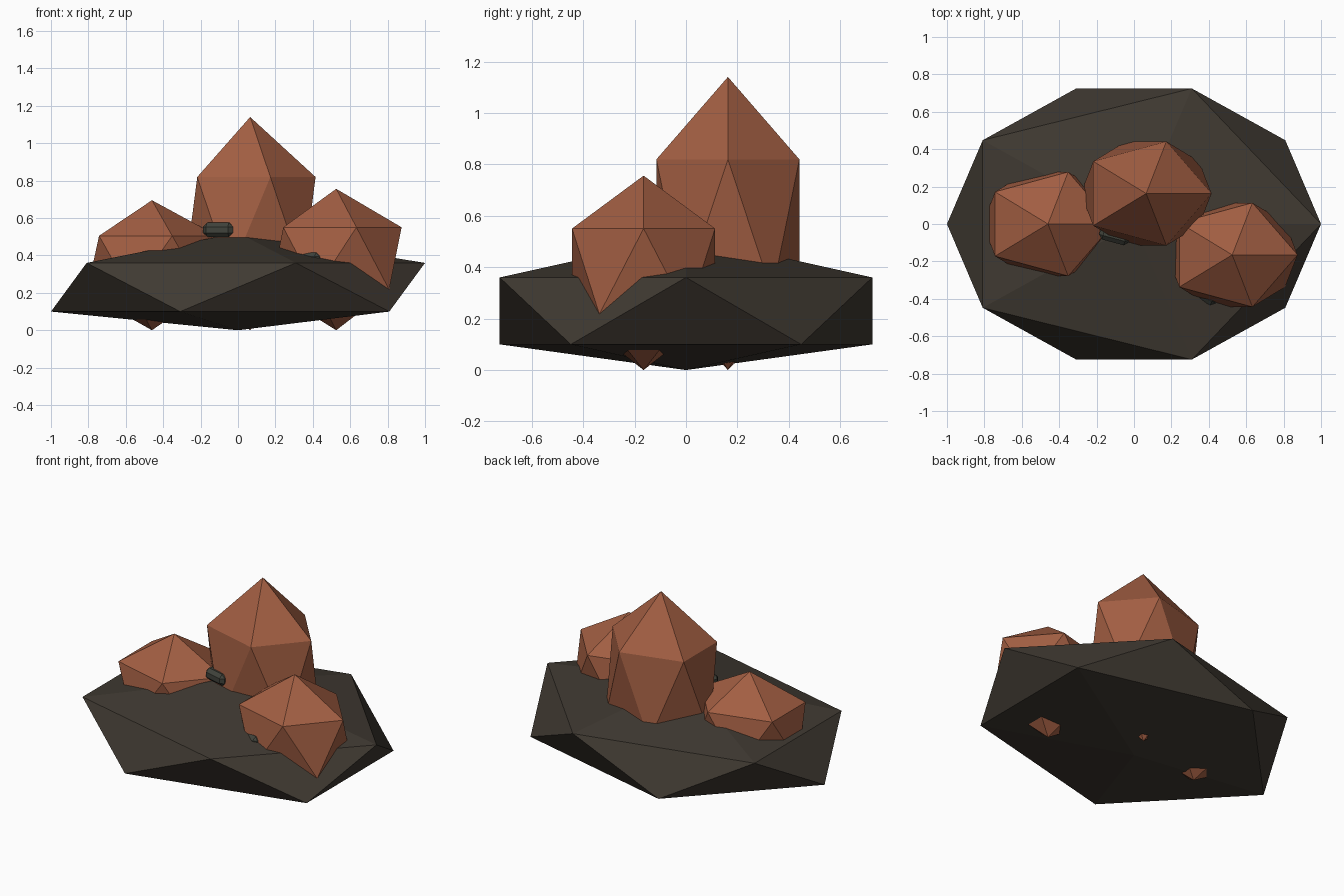
import bpy
import math

cube = bpy.data.objects.get("Cube")
if cube:
    bpy.data.objects.remove(cube, do_unlink=True)


def make_material(name, rgb):
    mat = bpy.data.materials.new(name)
    mat.use_nodes = True
    mat.diffuse_color = (*rgb, 1)
    mat.node_tree.nodes["Principled BSDF"].inputs["Base Color"].default_value = (*rgb, 1)
    return mat


DARK_ROCK = make_material("dark brown rock", (0.050, 0.041, 0.031))
COPPER = make_material("copper orange", (0.36, 0.112, 0.055))
GREY = make_material("grey green stone", (0.052, 0.056, 0.044))


def faceted_stone(name, center, scale, mat):
    """Stretched icosahedron whose lowest point rests on the ground."""
    bpy.ops.mesh.primitive_ico_sphere_add(subdivisions=1, radius=1)
    obj = bpy.context.object
    obj.name = name
    for v in obj.data.vertices:
        v.co = [c + s * p for c, s, p in zip(center, scale, v.co)]
    min(obj.data.vertices, key=lambda v: v.co.z).co.z = 0
    obj.data.materials.append(mat)
    return obj


def pebble(name, center, size, turn):
    """Small chamfered block."""
    bpy.ops.mesh.primitive_cube_add(size=1, location=center)
    obj = bpy.context.object
    obj.name = name
    for v in obj.data.vertices:
        v.co = [s * p for s, p in zip(size, v.co)]
    obj.rotation_euler.z = math.radians(turn)
    bevel = obj.modifiers.new("chamfer", "BEVEL")
    bevel.width = 0.022
    bevel.segments = 1
    obj.data.materials.append(GREY)
    return obj


# Wide rock base
faceted_stone("rock_base", (0, 0, 0.23), (1.118, 0.852, 0.291), DARK_ROCK)

# Three ore lumps set into the base
LUMP_X, LUMP_Y = 0.391, 0.327
faceted_stone("tall_ore", (0.065, 0.163, 0.56), (LUMP_X, LUMP_Y, 0.58), COPPER)
faceted_stone("left_ore", (0.525, -0.165, 0.384), (LUMP_X, LUMP_Y, 0.372), COPPER)
faceted_stone("right_ore", (-0.46, 0, 0.351), (LUMP_X, LUMP_Y, 0.344), COPPER)

# Loose chips between the lumps
pebble("middle_chip", (-0.10, -0.05, 0.537), (0.165, 0.10, 0.076), -15)
pebble("front_chip", (0.39, -0.37, 0.385), (0.13, 0.10, 0.06), -25)
